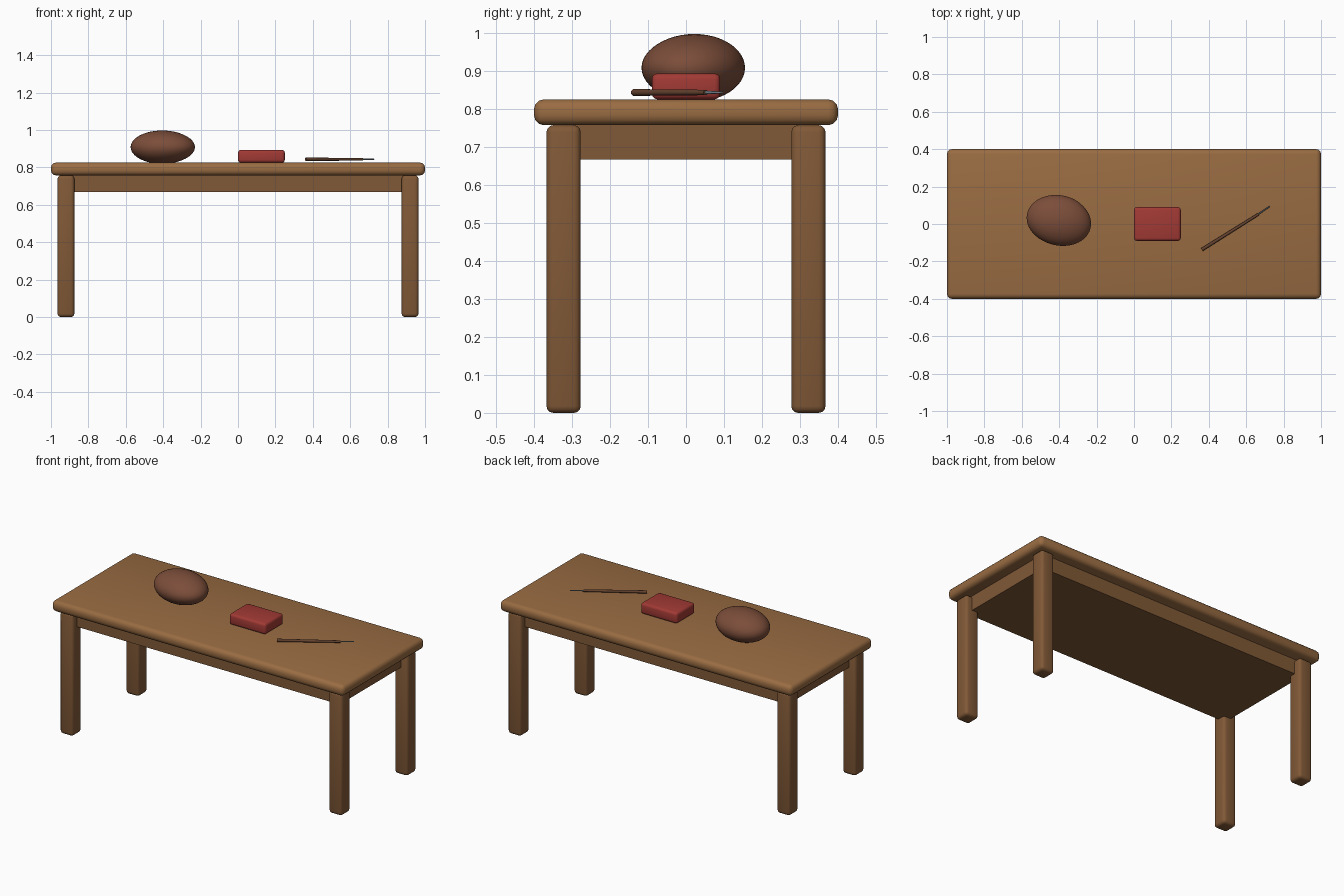
import bpy, bmesh, math
from mathutils import Vector

if "Cube" in bpy.data.objects:
    bpy.data.objects.remove(bpy.data.objects["Cube"])


def material(name, rgb):
    m = bpy.data.materials.new(name)
    m.diffuse_color = (*rgb, 1)
    m.use_nodes = True
    m.node_tree.nodes["Principled BSDF"].inputs["Base Color"].default_value = m.diffuse_color
    return m


TOP_WOOD = material("top_wood", (0.32, 0.15, 0.055))
LEG_WOOD = material("leg_wood", (0.22, 0.10, 0.038))
LOAF = material("loaf_brown", (0.20, 0.075, 0.042))
RED = material("red", (0.36, 0.042, 0.035))
HANDLE = material("handle_brown", (0.13, 0.055, 0.028))
STEEL = material("steel", (0.20, 0.26, 0.30))


def finish(bm, name, mat, smooth=True):
    me = bpy.data.meshes.new(name)
    bm.to_mesh(me)
    bm.free()
    me.materials.append(mat)
    ob = bpy.data.objects.new(name, me)
    bpy.context.collection.objects.link(ob)
    if smooth:
        for p in me.polygons:
            p.use_smooth = True
    return ob


def box(name, lo, hi, mat, bevel=0.0):
    lo, hi = Vector(lo), Vector(hi)
    bm = bmesh.new()
    bmesh.ops.create_cube(bm, size=1)
    for v in bm.verts:
        v.co = (lo + hi) / 2 + v.co * (hi - lo)
    if bevel:
        bmesh.ops.bevel(bm, geom=bm.edges[:], offset=bevel, segments=3,
                        profile=0.5, affect='EDGES')
    return finish(bm, name, mat, smooth=bool(bevel))


def rod(name, a, b, r1, r2, mat):
    a, b = Vector(a), Vector(b)
    bm = bmesh.new()
    bmesh.ops.create_cone(bm, cap_ends=True, segments=16, radius1=r1,
                          radius2=r2, depth=(b - a).length)
    rot = (b - a).to_track_quat('Z', 'Y')
    for v in bm.verts:
        v.co = (a + b) / 2 + rot @ v.co
    ob = finish(bm, name, mat)
    for p in ob.data.polygons:
        p.use_smooth = len(p.vertices) == 4
    return ob


# Table: rounded top, solid under-frame, four legs
box("table_top", (-1, -0.4, 0.757), (1, 0.4, 0.825), TOP_WOOD, 0.026)
box("under_frame", (-0.923, -0.325, 0.667), (0.923, 0.325, 0.76), LEG_WOOD)
for sx, side in ((-1, "left"), (1, "right")):
    for sy, end in ((-1, "front"), (1, "back")):
        cx, cy = sx * 0.92, sy * 0.322
        box(f"{end}_{side}_leg", (cx - 0.045, cy - 0.045, 0),
            (cx + 0.045, cy + 0.045, 0.757), LEG_WOOD, 0.018)

# Lopsided rounded lump on the left, resting on the table
bm = bmesh.new()
bmesh.ops.create_uvsphere(bm, u_segments=48, v_segments=24, radius=1)
for v in bm.verts:
    x, y, z = v.co
    bulge = 1 + 0.07 * max(0, (x - y) / math.sqrt(2)) ** 2
    x, y = x * bulge, (y - 0.08 * x) * bulge
    v.co = (-0.405 + 0.169 * x, 0.022 + 0.133 * y,
            max(0.822, 0.908 + 0.089 * z))
finish(bm, "lump", LOAF)

# Small red block in the middle
box("red_block", (0, -0.09, 0.825), (0.25, 0.09, 0.893), RED, 0.015)

# Thin tool on the right: handle and metal tip
rod("tool_handle", (0.363, -0.137, 0.843), (0.665, 0.052, 0.843), 0.009, 0.007, HANDLE)
rod("tool_tip", (0.65, 0.043, 0.843), (0.727, 0.095, 0.843), 0.004, 0.003, STEEL)
